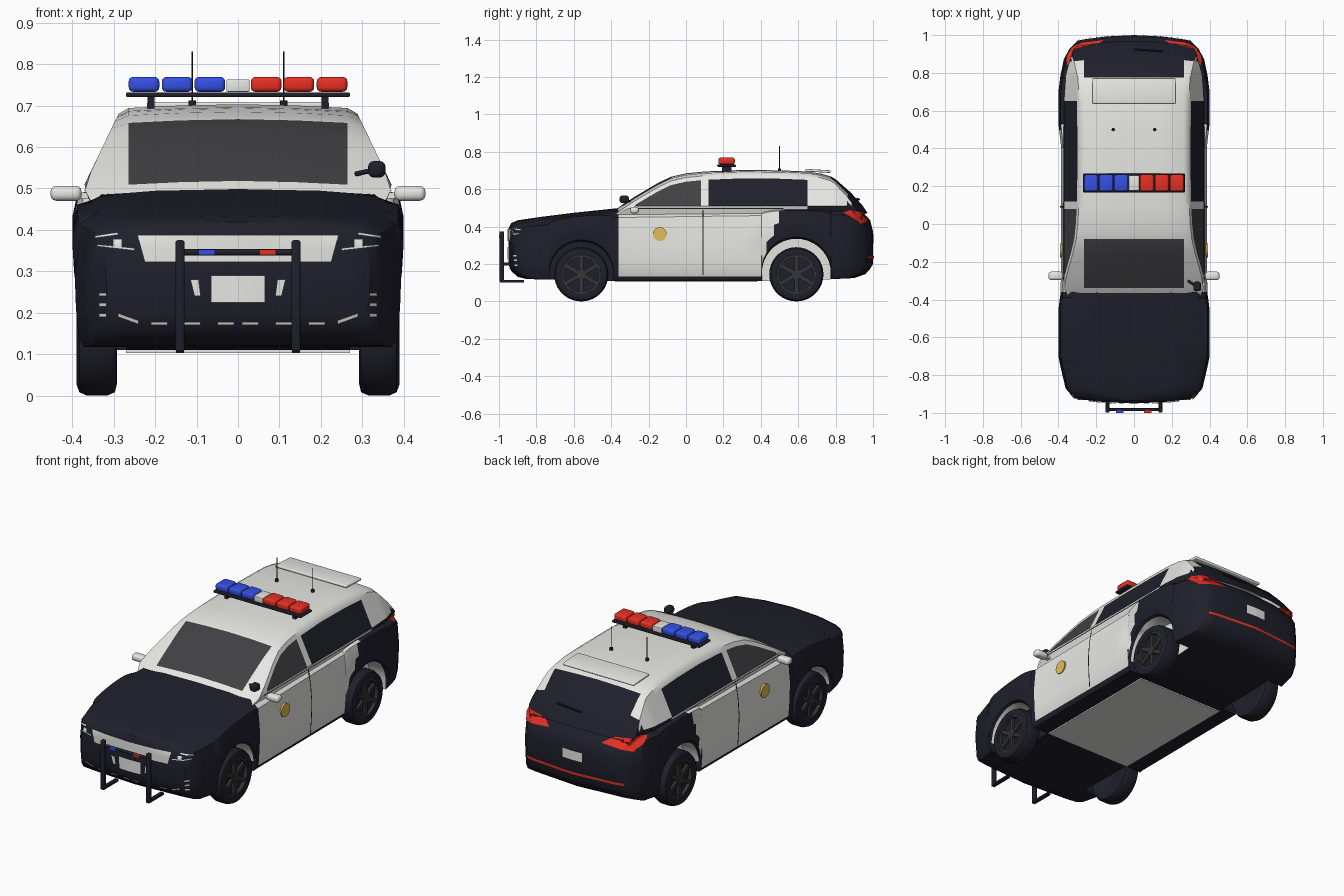
import bpy, bmesh, math
from mathutils import Vector, Matrix
from mathutils.bvhtree import BVHTree

cube = bpy.data.objects.get("Cube")
if cube:
    bpy.data.objects.remove(cube, do_unlink=True)


def material(name, r, g, b):
    m = bpy.data.materials.new(name)
    m.use_nodes = True
    m.diffuse_color = (r, g, b, 1)
    m.node_tree.nodes["Principled BSDF"].inputs["Base Color"].default_value = (r, g, b, 1)
    return m


WHITE = material("white paint", .8, .8, .77)
BLACK = material("black paint", .014, .014, .025)
GLASS = material("grey glass", .053, .051, .056)
RIM = material("wheel metal", .035, .035, .038)
RED = material("red lens", .88, .032, .018)
BLUE = material("blue lens", .035, .08, .78)
GOLD = material("gold badge", .75, .52, .1)


def finish(name, bm, mats, facing=None):
    bmesh.ops.recalc_face_normals(bm, faces=bm.faces)
    if facing and sum(f.normal.dot(facing) for f in bm.faces) < 0:
        bmesh.ops.reverse_faces(bm, faces=bm.faces)
    me = bpy.data.meshes.new(name)
    bm.to_mesh(me)
    bm.free()
    for m in mats:
        me.materials.append(m)
    ob = bpy.data.objects.new(name, me)
    bpy.context.collection.objects.link(ob)
    return ob


def loft(rings, closed=True, rule=None):
    bm = bmesh.new()
    rows = [[bm.verts.new(p) for p in r] for r in rings]
    n = len(rows[0])
    for a, b in zip(rows, rows[1:]):
        for j in range(n if closed else n - 1):
            k = (j + 1) % n
            f = bm.faces.new((a[j], a[k], b[k], b[j]))
            if rule:
                f.material_index = rule(j, f.calc_center_median())
    return bm, rows


def box(name, mat, center, size, bevel=0, tilt=0):
    bm = bmesh.new()
    bmesh.ops.create_cube(bm, size=1)
    bmesh.ops.scale(bm, vec=size, verts=bm.verts)
    if bevel:
        bmesh.ops.bevel(bm, geom=bm.edges[:], offset=bevel, segments=3, profile=.5, affect='EDGES')
    bmesh.ops.rotate(bm, matrix=Matrix.Rotation(tilt, 3, 'X'), verts=bm.verts)
    bmesh.ops.translate(bm, vec=center, verts=bm.verts)
    return finish(name, bm, [mat])


def rod(name, mat, start, end, radius, sides=16):
    a, b = Vector(start), Vector(end)
    bm = bmesh.new()
    bmesh.ops.create_cone(bm, cap_ends=True, segments=sides, radius1=radius, radius2=radius,
                          depth=(b - a).length)
    turn = (b - a).to_track_quat('Z', 'Y').to_matrix().to_4x4()
    bm.transform(Matrix.Translation((a + b) / 2) @ turn)
    return finish(name, bm, [mat])


def lerp_keys(keys, y):
    for (a, u), (b, v) in zip(keys, keys[1:]):
        if y <= b:
            return u + (v - u) * max(0, y - a) / (b - a)
    return keys[-1][1]


# Lower body: sections lofted from nose to tail, lifted over the wheels to form arches
WIDTH = [(-.95, .32), (-.9, .362), (-.8, .382), (-.7, .4), (-.45, .4), (-.36, .388), (.4, .385),
         (.53, .4), (.7, .4), (.8, .388), (.9, .372), (.96, .345), (1, .3)]
TOP = [(-.95, .385), (-.93, .425), (-.8, .445), (-.6, .47), (-.36, .495), (.5, .508), (.86, .508),
       (.93, .487), (.985, .43), (1, .37)]
BOTTOM = [(-.95, .2), (-.93, .15), (-.88, .12), (-.4, .11), (.6, .11), (.9, .125), (.97, .15), (1, .2)]
ARCHES = ((-.56, .17), (.59, .185))


def bowed(x, y):
    shift = .034 * min(1, max(0, (-.74 - y) / .2)) - .04 * min(1, max(0, (y - .77) / .2))
    return y + shift * (x / .35) ** 2


def mirrored_ring(half, y, stop):
    ring = half + [(-x, z) for x, z in half[-2:stop:-1]]
    return [(x, bowed(x, y), z) for x, z in ring]


def body_ring(y):
    w, top, low = (lerp_keys(k, y) for k in (WIDTH, TOP, BOTTOM))
    lift = low
    for yc, r in ARCHES:
        if abs(y - yc) < r:
            lift = .15 + math.sqrt(r * r - (y - yc) ** 2)
    half = [(0, low), (.27, low), (.275, lift), (.94 * w, lift)]
    half += [(s * w, lift + t * (top - lift)) for s, t in
             ((.975, .06), (.992, .28), (1, .55), (.97, .88))]
    half += [(.85 * w, top - .01), (.5 * w, top), (0, top + .004)]
    return mirrored_ring(half, y, 0)


def body_rule(j, c):
    if min(j, 19 - j) in (1, 2) and any(abs(c.y - yc) < r for yc, r in ARCHES):
        return 0 if c.y > 0 or min(j, 19 - j) == 2 else 1
    return 0 if -.36 < c.y < .53 - .45 * max(0, .5 - c.z) and c.z > .13 else 1


stations = [-.95, -.935, -.9, -.85, -.77, -.36, -.1, .1, .3, .8, .86, .9, .93, .96, .985, 1]
for yc, r in ARCHES:
    stations += [yc - r - .001, yc + r + .001]
    stations += [yc - .996 * r * math.cos(k * math.pi / 18) for k in range(19)]
stations.sort()
bm, rows = loft([body_ring(y) for y in stations], rule=body_rule)
for ring in (rows[0], rows[-1]):
    for i in range(5):
        for s in (1, -1):
            ids = dict.fromkeys(s * k % 20 for k in (i, i + 1, 9 - i, 10 - i))
            bm.faces.new([ring[k] for k in ids]).material_index = 1
surfaces = [BVHTree.FromBMesh(bm)]
finish("lower_body", bm, [WHITE, BLACK])

# Cabin with windscreen, side windows and tailgate glass
ROOF = [(-.38, .485), (-.34, .515), (-.25, .572), (-.15, .63), (-.08, .664), (0, .682), (.1, .692),
        (.3, .7), (.5, .698), (.65, .692), (.76, .674), (.8, .65), (.88, .58), (.94, .515), (.97, .47)]
CABIN = [(-.38, .37), (-.25, .375), (.65, .375), (.8, .365), (.97, .325)]


def cabin_ring(y):
    top, base = lerp_keys(ROOF, y), lerp_keys(CABIN, y)
    sill = min(.509, top - .03)
    half = [(base - .48 * abs(z - .5), z) for z in
            (min(.46, sill - .01), sill, max(sill + .001, top - .042), top - .02)]
    half += [(.264, top - .006), (.14, top), (0, top + .003)]
    return mirrored_ring(half, y, None)


def cabin_rule(j, c):
    if c.y > .65 and c.z < .53:
        return 1
    if j in (1, 10):
        return 1 if .12 < c.y < .65 else 2 if -.27 < c.y < .08 else 0
    if 4 <= j <= 7 and -.34 < c.y < -.08:
        return 2
    return 1 if (4 <= j <= 7 and c.y > .775) or (3 <= j <= 8 and c.y > .86) else 0


CABIN_STATIONS = (-.38, -.34, -.27, -.2, -.15, -.08, -.04, 0, .08, .12, .3, .5, .65, .72, .775, .8,
                  .84, .88, .91, .94, .97)
bm, rows = loft([cabin_ring(y) for y in CABIN_STATIONS], closed=False, rule=cabin_rule)
surfaces.append(BVHTree.FromBMesh(bm))
finish("cabin", bm, [WHITE, BLACK, GLASS], Vector((0, 0, 1)))


# Thin plates laid on the bodywork by projection; corners run round the plate
def plate(name, mat, corners, view, mirror=False, cols=10, rows_n=4):
    for s in ((1, -1) if mirror else (1,)):
        ray = Vector({"front": (0, 1, 0), "rear": (0, -1, 0), "side": (-s, 0, 0)}[view])
        a, b, c, d = (Vector(p) for p in corners)
        bm = bmesh.new()
        grid = {}
        for i in range(cols + 1):
            for j in range(rows_n + 1):
                u, v = a.lerp(b, i / cols).lerp(d.lerp(c, i / cols), j / rows_n)
                start = Vector((0, u, v) if view == "side" else (s * u, 0, v)) - 2 * ray
                hits = [h for h in (t.ray_cast(start, ray) for t in surfaces) if h[0]]
                if hits:
                    hit = min(hits, key=lambda h: h[3])
                    grid[i, j] = bm.verts.new(hit[0] - .005 * ray)
        for i in range(cols):
            for j in range(rows_n):
                quad = [(i, j), (i + 1, j), (i + 1, j + 1), (i, j + 1)]
                if all(q in grid for q in quad):
                    bm.faces.new([grid[q] for q in quad])
        finish(name, bm, [mat], -ray)


def rect(u0, u1, v0, v1):
    return (u0, v0), (u1, v0), (u1, v1), (u0, v1)


plate("grille_band", WHITE, ((-.225, .322), (.225, .322), (.243, .388), (-.243, .388)), "front")
plate("front_number_plate", WHITE, rect(-.065, .065, .225, .29), "front")
plate("grille_duct", WHITE, ((.09, .24), (.105, .24), (.115, .28), (.095, .28)), "front", True)
plate("headlight_lens", WHITE, rect(.28, .302, .358, .378), "front", True)
plate("headlight_trim", WHITE, ((.25, .35), (.34, .36), (.34, .365), (.25, .356)), "front", True)
plate("headlight_brow", WHITE, ((.29, .388), (.345, .38), (.345, .386), (.29, .394)), "front", True)
plate("fog_light_trim", WHITE, ((.24, .172), (.29, .19), (.29, .199), (.24, .181)), "front", True)
for z in (.19, .215, .24):
    plate("corner_vent", WHITE, rect(.318, .335, z, z + .008), "front", True)
for x in (0, .08, .16):
    plate("bumper_trim", WHITE, rect(x + .01, x + .05, .17, .177), "front", True)
plate("tail_light", RED, ((.16, .437), (.335, .415), (.345, .482), (.23, .478)), "rear", True, 16, 6)
plate("tail_light_side", RED, ((.84, .478), (.925, .425), (.94, .46), (.88, .488)), "side", True)
plate("rear_number_plate", WHITE, rect(-.06, .06, .31, .36), "rear")
plate("rear_reflector", RED, rect(-.3, .3, .23, .243), "rear", cols=20)
plate("door_seam", BLACK, rect(.088, .094, .14, .49), "side", True)
plate("belt_line", BLACK, rect(-.3, .52, .494, .499), "side", True, 20, 1)

# Wheels: lathed tyre and dish, six spokes and a hub
TYRE = [(.3, .09), (.292, .115), (.297, .137), (.315, .145), (.365, .145), (.383, .137),
        (.39, .118), (.386, .103), (.365, .1), (.36, .03), (.36, .002)]
RIM_EDGE = [(.362, .104), (.384, .104), (.384, .092), (.362, .092)]


def lathe(profile, side, y):
    turns = [t * math.tau / 36 for t in range(36)]
    return loft([[(side * x, y + r * math.cos(t), .145 + r * math.sin(t)) for t in turns]
                 for x, r in profile])


for y, place in ((-.56, "front"), (.59, "rear")):
    for s, hand in ((1, "left"), (-1, "right")):
        bm, rows = lathe(TYRE, s, y)
        bm.faces.new(rows[0])
        bm.faces.new(rows[-1])
        finish(f"{place}_{hand}_tyre", bm, [BLACK])
        finish(f"{place}_{hand}_rim", lathe(RIM_EDGE, s, y)[0], [RIM])
        rod(f"{place}_{hand}_hub", RIM, (s * .355, y, .145), (s * .379, y, .145), .027, 20)
        for k in range(6):
            spoke = box(f"{place}_{hand}_spoke", RIM, (s * .37, 0, .06), (.014, .022, .075))
            spoke.data.transform(Matrix.Translation((0, y, .145))
                                 @ Matrix.Rotation(k * math.tau / 6, 4, 'X'))

# Push bar with small lamps
for x in (-.14, .14):
    box("push_bar_post", BLACK, (x, -.985, .24), (.022, .025, .27), .006)
    box("push_bar_foot", BLACK, (x, -.93, .108), (.02, .13, .012))
    box("push_bar_bracket", BLACK, (x, -.95, .2), (.016, .06, .016))
rod("push_bar_rail", BLACK, (-.14, -.983, .346), (.14, -.983, .346), .008)
box("push_bar_blue_lamp", BLUE, (-.075, -.99, .346), (.04, .02, .014))
box("push_bar_red_lamp", RED, (.072, -.99, .346), (.04, .02, .014))

# Roof light bar
box("light_bar_base", BLACK, (0, .217, .726), (.54, .1, .012), .004)
for x in (-.21, .21):
    box("light_bar_foot", BLACK, (x, .217, .707), (.018, .05, .035))
for x in (.068, .147, .227):
    box("red_roof_lamp", RED, (x, .217, .751), (.074, .088, .036), .011)
    box("blue_roof_lamp", BLUE, (-x, .217, .751), (.074, .088, .036), .011)
box("white_roof_lamp", WHITE, (0, .217, .748), (.056, .08, .03), .003)

# Aerials, spoiler, wiper and underbody
for x in (-.11, .11):
    rod("aerial", BLACK, (x, .5, .69), (x, .5, .83), .0018, 8)
    rod("aerial_base", BLACK, (x, .5, .69), (x, .5, .712), .009)
box("spoiler", WHITE, (0, .705, .698), (.44, .135, .014), .005, -.06)
rod("rear_wiper", BLACK, (0, .925, .545), (.15, .915, .55), .005, 8)
box("floor_panel", WHITE, (0, 0, .107), (.54, .76, .008))

# Door mirrors, badges and spotlight
for s in (1, -1):
    box("door_mirror", WHITE, (s * .415, -.275, .488), (.075, .045, .036), .014)
    box("mirror_arm", WHITE, (s * .375, -.272, .483), (.04, .025, .014))
    rod("door_badge", GOLD, (s * .38, -.14, .36), (s * .392, -.14, .36), .037, 24)
rod("spotlight_arm", BLACK, (.285, -.3, .535), (.33, -.33, .545), .006)
box("spotlight", BLACK, (.335, -.33, .546), (.042, .05, .04), .014)

# Smooth shading with crisp edges
bpy.ops.object.select_all(action='DESELECT')
for ob in bpy.context.collection.objects:
    if ob.type == 'MESH':
        ob.select_set(True)
        bpy.context.view_layer.objects.active = ob
bpy.ops.object.shade_smooth_by_angle(angle=math.radians(38))
